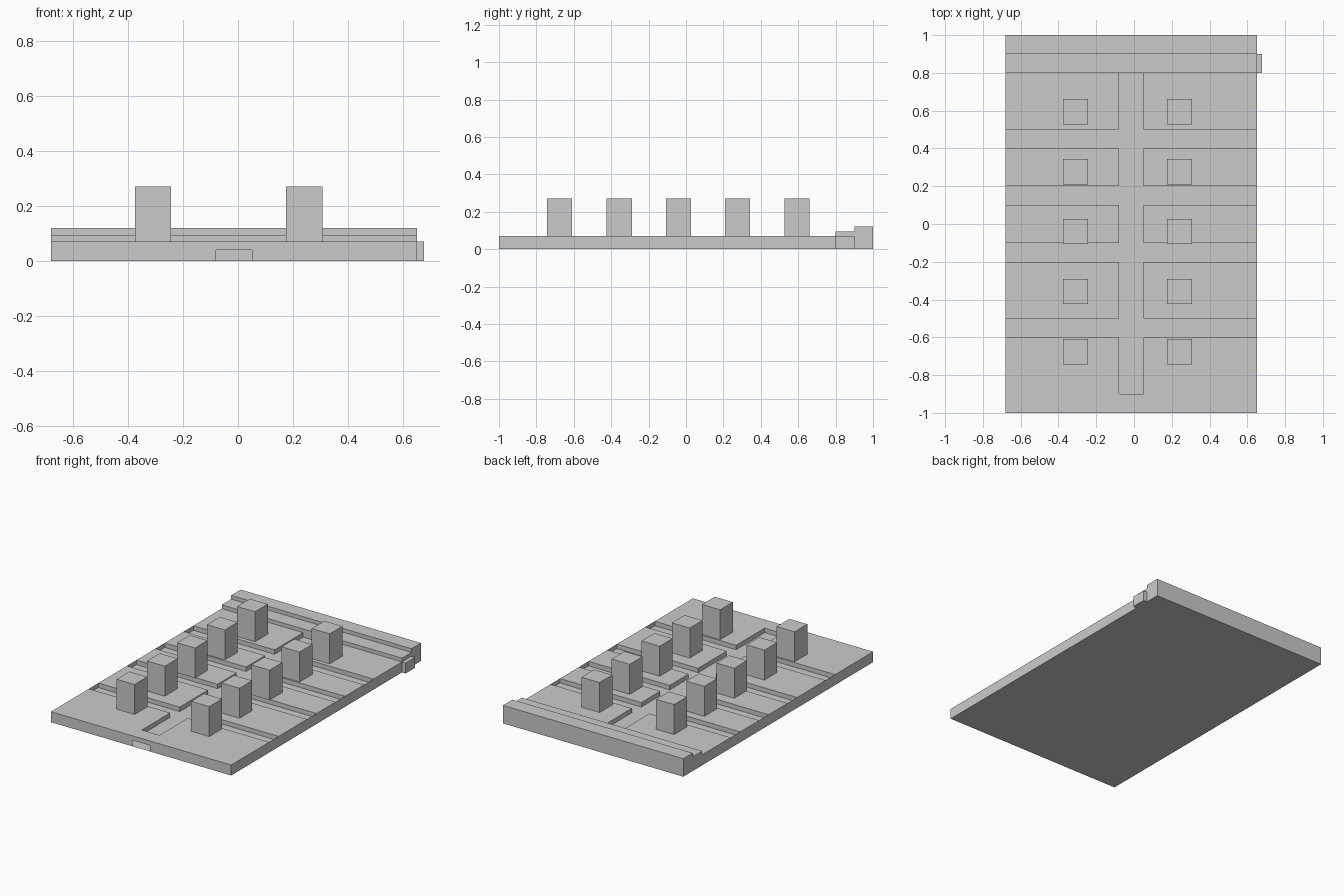
import bpy
import bmesh

if "Cube" in bpy.data.objects:
    bpy.data.objects.remove(bpy.data.objects["Cube"])

FLOOR, TOP = 0.04, 0.07
XS = [-0.68, -0.08, 0.05, 0.65]
YS = [-1, -0.9, -0.6, -0.5, -0.2, -0.1, 0.1, 0.2, 0.4, 0.5, 0.8, 0.9, 1]
CROSS_ROWS = {2, 4, 6, 8}          # rows of cells that are cross channels


def height(i, j):
    """Surface level of a plan cell."""
    if j == 11:
        return 0.095
    if j == 10 + 2:
        return 0.12
    if j in CROSS_ROWS or (i == 1 and 1 <= j <= 9):
        return FLOOR
    return TOP


def level(i, j):
    # rows 10 and 11 are the two steps at the back
    return {10: 0.095, 11: 0.12}.get(j, height(i, j) if j < 10 else TOP)


def finish(name, bm):
    bmesh.ops.remove_doubles(bm, verts=bm.verts, dist=1e-5)
    mesh = bpy.data.meshes.new(name)
    bm.to_mesh(mesh)
    bm.free()
    obj = bpy.data.objects.new(name, mesh)
    bpy.context.collection.objects.link(obj)
    return obj


def box(name, x0, x1, y0, y1, z0, z1):
    bm = bmesh.new()
    bmesh.ops.create_cube(bm, size=1)
    for v in bm.verts:
        v.co = (x1 if v.co.x > 0 else x0,
                y1 if v.co.y > 0 else y0,
                z1 if v.co.z > 0 else z0)
    return finish(name, bm)


# Channelled slab: level patches, channel walls and thin full-height rim
bm = bmesh.new()


def quad(*pts):
    bm.faces.new([bm.verts.new(p) for p in pts])


def wall_x(x, y0, y1, z0, z1, positive):
    pts = [(x, y0, z0), (x, y1, z0), (x, y1, z1), (x, y0, z1)]
    quad(*(pts if positive else pts[::-1]))


def wall_y(y, x0, x1, z0, z1, positive):
    pts = [(x1, y, z0), (x0, y, z0), (x0, y, z1), (x1, y, z1)]
    quad(*(pts if positive else pts[::-1]))


nx, ny = len(XS) - 1, len(YS) - 1
for i in range(nx):
    x0, x1 = XS[i], XS[i + 1]
    for j in range(ny):
        y0, y1, h = YS[j], YS[j + 1], level(i, j)
        quad((x0, y0, h), (x1, y0, h), (x1, y1, h), (x0, y1, h))
        if i < nx - 1:
            k = level(i + 1, j)
            if h != k:
                wall_x(x1, y0, y1, min(h, k), max(h, k), h > k)
        if j < ny - 1:
            k = level(i, j + 1)
            if h != k:
                wall_y(y1, x0, x1, min(h, k), max(h, k), h > k)
        if i == 0:
            wall_x(x0, y0, y1, 0, max(h, TOP), False)
        if i == nx - 1:
            wall_x(x1, y0, y1, 0, max(h, TOP), True)
    # front has a low opening in the middle, back is closed
    wall_y(YS[0], x0, x1, FLOOR if i == 1 else 0, TOP, False)
    wall_y(YS[-1], x0, x1, 0, 0.12, True)
quad((XS[0], -1, 0), (XS[0], 1, 0), (XS[-1], 1, 0), (XS[-1], -1, 0))
finish("channelled_slab", bm)

# Side tab at the back step
box("side_tab", 0.65, 0.677, 0.8, 0.9, 0, TOP)

# Two columns of five blocks
for col, (x0, x1) in enumerate([(-0.375, -0.243), (0.175, 0.308)]):
    for row, yc in enumerate([0.594, 0.276, -0.04, -0.357, -0.676]):
        box(f"block_{col + 1}_{row + 1}", x0, x1, yc - 0.067, yc + 0.067, TOP, 0.27)
